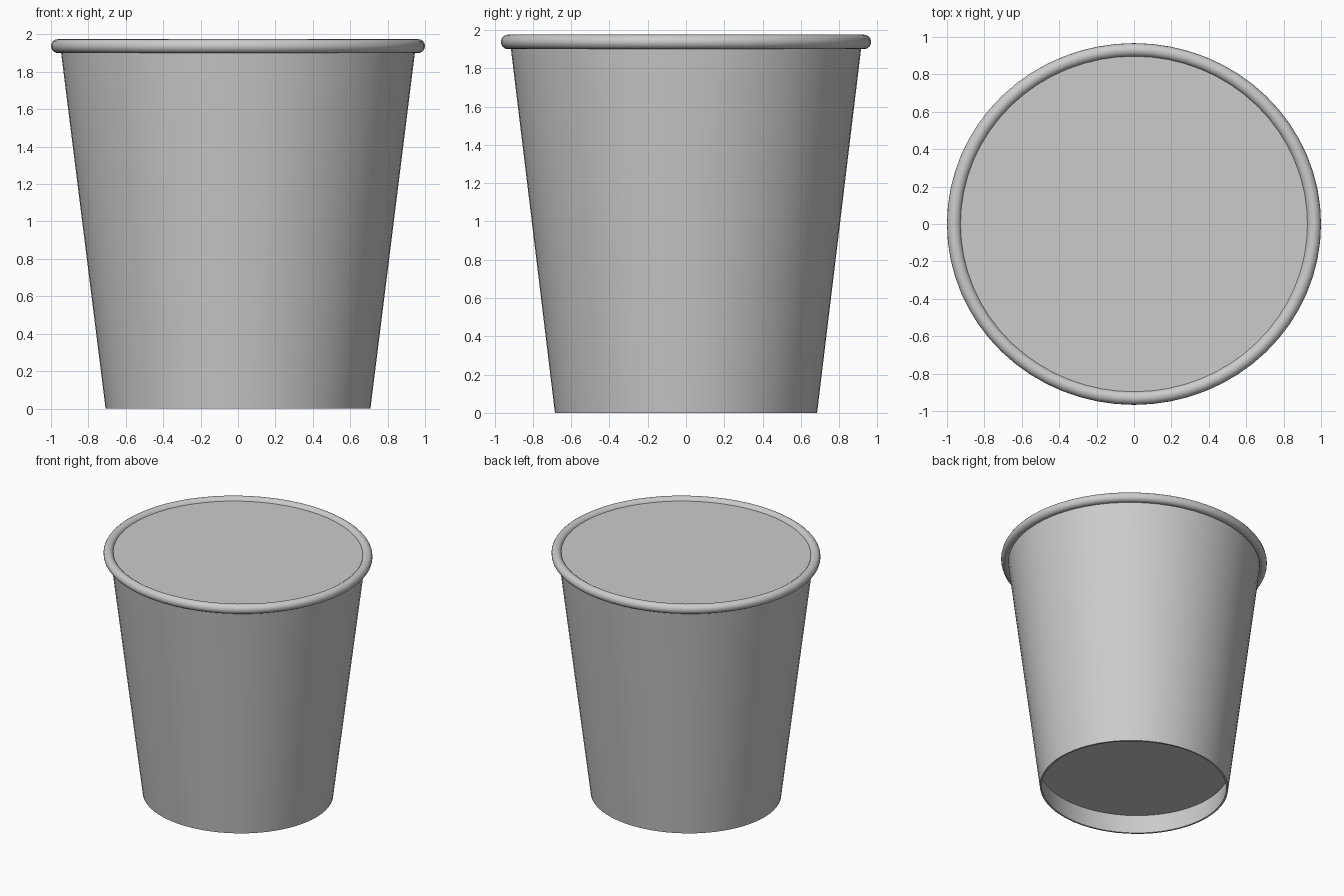
import bpy, bmesh, math

SEGMENTS = 64
DEPTH_RATIO = 0.967  # slightly oval plan

cube = bpy.data.objects.get("Cube")
if cube:
    bpy.data.objects.remove(cube, do_unlink=True)

grey = bpy.data.materials.new("paper_grey")
grey.use_nodes = True
color = (0.6, 0.6, 0.6, 1)
grey.diffuse_color = color
grey.node_tree.nodes["Principled BSDF"].inputs["Base Color"].default_value = color


def lathe(name, profile, closed=False):
    """Spin a (radius, height) profile about z; radius 0 makes a pole."""
    bm = bmesh.new()
    verts = [bm.verts.new((r, 0, z)) for r, z in profile]
    pairs = list(zip(verts, verts[1:] + verts[:1]))
    edges = [bm.edges.new(p) for p in (pairs if closed else pairs[:-1])]
    bmesh.ops.spin(bm, geom=verts + edges, cent=(0, 0, 0), axis=(0, 0, 1),
                   angle=2 * math.pi, steps=SEGMENTS, use_duplicate=False)
    bmesh.ops.remove_doubles(bm, verts=bm.verts, dist=0.0002)
    bmesh.ops.scale(bm, vec=(1, DEPTH_RATIO, 1), verts=bm.verts)
    bmesh.ops.recalc_face_normals(bm, faces=bm.faces)
    mesh = bpy.data.meshes.new(name)
    bm.to_mesh(mesh)
    bm.free()
    mesh.materials.append(grey)
    obj = bpy.data.objects.new(name, mesh)
    bpy.context.collection.objects.link(obj)
    bpy.ops.object.select_all(action='DESELECT')
    obj.select_set(True)
    bpy.context.view_layer.objects.active = obj
    bpy.ops.object.shade_smooth_by_angle(angle=math.radians(35))
    return obj


# Tapered wall with thickness
lathe("cup_wall", [(0.708, 0), (0.948, 1.92), (0.934, 1.92), (0.694, 0)], closed=True)

# Rolled rim
rim = [(0.9625 + 0.0375 * math.cos(a), 1.9375 + 0.0375 * math.sin(a))
       for a in (2 * math.pi * i / 16 for i in range(16))]
lathe("rolled_rim", rim, closed=True)

# Recessed floor
lathe("cup_floor", [(0, 0.16), (0.72, 0.16), (0.72, 0.175), (0, 0.175)])

# Flat lid just below the top of the rim
lathe("lid", [(0, 1.95), (0.94, 1.95), (0.94, 1.935), (0, 1.935)])
